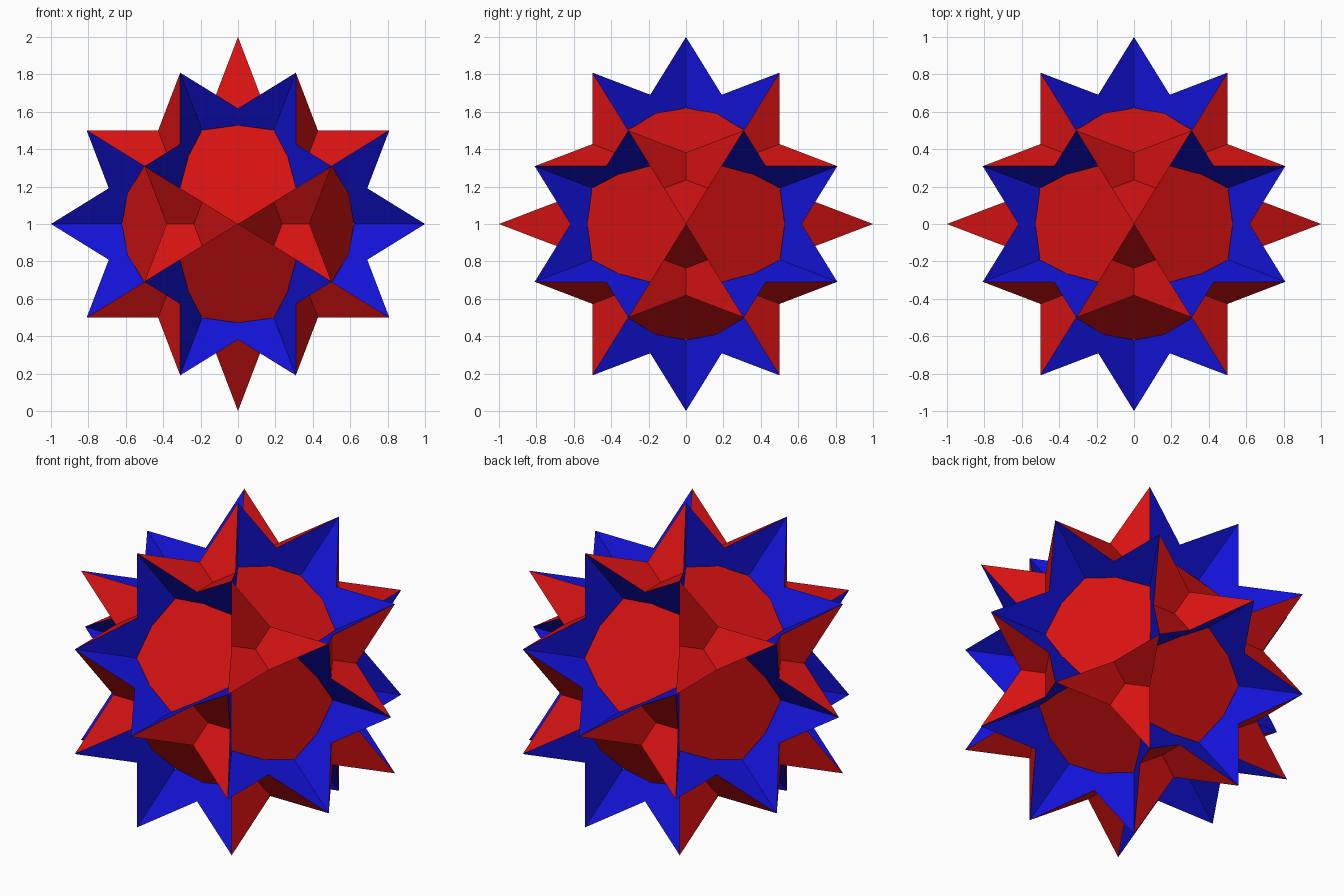
import bpy, bmesh, math
from mathutils import Vector

if "Cube" in bpy.data.objects:
    bpy.data.objects.remove(bpy.data.objects["Cube"])

PHI = (1 + 5 ** 0.5) / 2
LIFT = Vector((0, 0, 1))


def material(name, rgb):
    m = bpy.data.materials.new(name)
    m.diffuse_color = (*rgb, 1)
    m.use_nodes = True
    m.node_tree.nodes["Principled BSDF"].inputs["Base Color"].default_value = m.diffuse_color
    return m


red = material("red", (0.68, 0.006, 0.006))
blue = material("blue", (0.006, 0.006, 0.68))


def cycles(a, b, c):
    return [Vector(v) for v in ((a, b, c), (c, a, b), (b, c, a))]


# the thirty star tips, on a unit sphere
tips = []
for s in (1, -1):
    tips += cycles(s, 0, 0)
    for t in (1, -1):
        for w in (1, -1):
            tips += cycles(s * 0.5, t * PHI / 2, w / (2 * PHI))

# the twelve five-fold directions
axes = []
for s in (1, -1):
    for t in (1, -1):
        axes += [v.normalized() for v in cycles(s * PHI, t, 0)]


def frame(n, height):
    """Centre and in-plane axes of the star face at a height along n."""
    tip = next(p for p in tips if abs(p.dot(n) - height) < 0.01)
    u = (tip - n * tip.dot(n)).normalized()
    return n * height, u, n.cross(u)


def ring(bm, plane, count, radius):
    """Points round a star face; radius is a function of the point number."""
    c, u, v = plane
    pts = []
    for i in range(count):
        a = 2 * math.pi * i / count
        pts.append(bm.verts.new(c + LIFT + (u * math.cos(a) + v * math.sin(a)) * radius(i)))
    return pts


def finish(bm, name, mat):
    me = bpy.data.meshes.new(name)
    bm.to_mesh(me)
    bm.free()
    me.materials.append(mat)
    bpy.context.collection.objects.link(bpy.data.objects.new(name, me))


# five-pointed star faces
bm = bmesh.new()
h = 1 / math.sqrt(PHI * PHI + 1)
R = math.sqrt(1 - h * h)
for n in axes:
    p = ring(bm, frame(n, h), 10, lambda i: R / PHI ** 2 if i % 2 else R)
    bm.faces.new(p[1::2])
    for i in range(0, 10, 2):
        bm.faces.new((p[i - 1], p[i], p[i + 1]))
finish(bm, "five_point_stars", red)

# ten-pointed star faces through the centre, each a rim round an inner disc
bm = bmesh.new()
notch = math.cos(math.radians(54)) / math.cos(math.radians(36))
for n in axes[:6]:
    # one of each opposite pair of directions
    plane = frame(n, 0)
    outer = ring(bm, plane, 20, lambda i: notch if i % 2 else 1)
    inner = ring(bm, plane, 20, lambda i: 0.62)
    for i in range(20):
        bm.faces.new((inner[i - 1], outer[i - 1], outer[i], inner[i]))
    bm.faces.new(ring(bm, plane, 10, lambda i: 0.58))
finish(bm, "ten_point_stars", blue)
